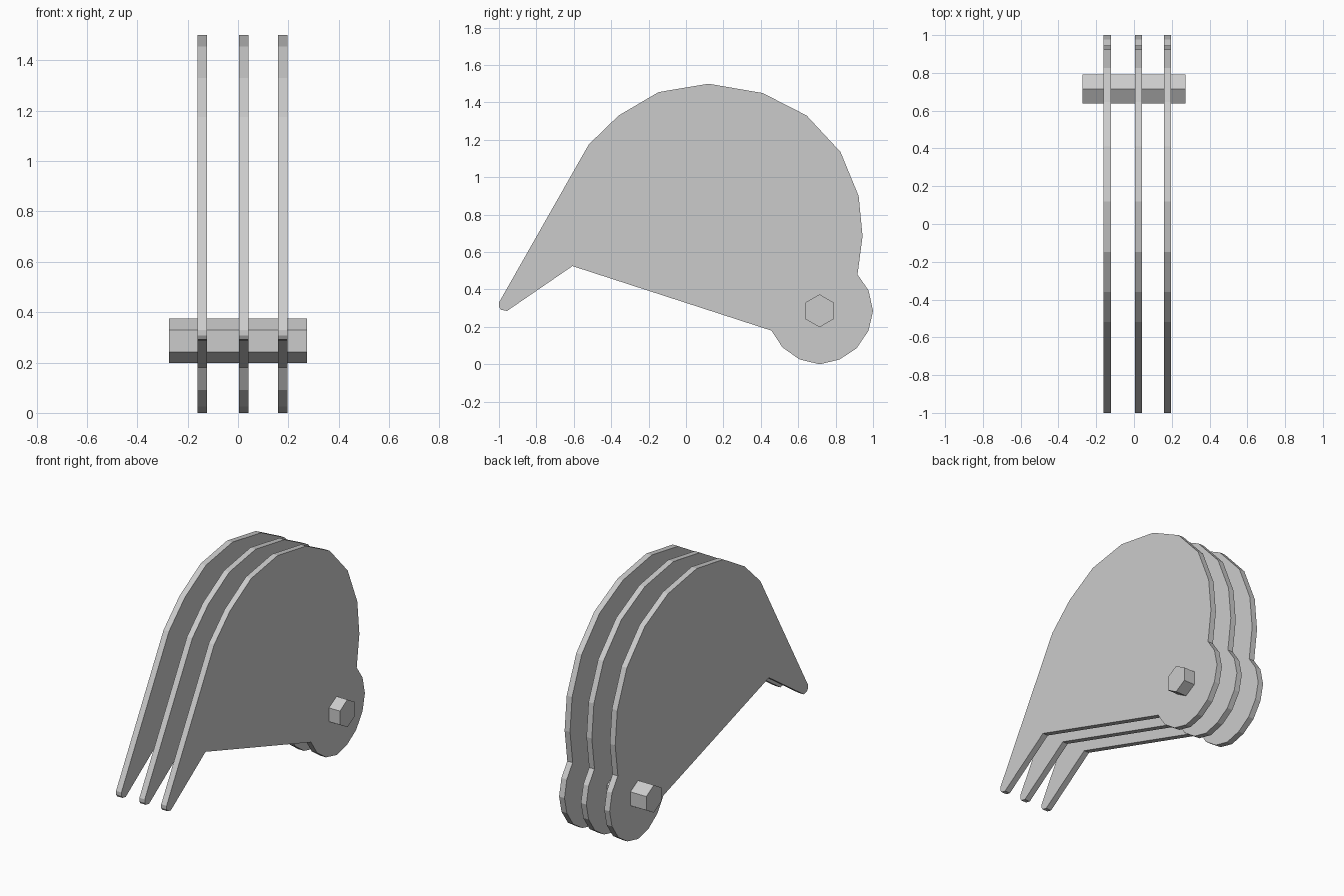
import bpy, bmesh
from math import sin, cos, pi

if "Cube" in bpy.data.objects:
    bpy.data.objects.remove(bpy.data.objects["Cube"])

# Side outline of one plate as (y, z): pointed tail, domed top, round lug
PLATE = [(-1.0, .33), (-.52, 1.175), (-.36, 1.33), (-.147, 1.455), (.12, 1.5),
         (.41, 1.45), (.645, 1.33), (.826, 1.135), (.923, .90), (.944, .685),
         (.917, .48), (.976, .395), (1.0, .285), (.976, .18), (.912, .085),
         (.82, .025), (.714, 0), (.607, .026), (.516, .09), (.457, .18),
         (-.607, .525), (-.957, .285), (-.99, .292), (-1.0, .308)]


def extrude_x(name, outline, x0, x1):
    """Solid with a y-z outline, running from x0 to x1."""
    bm = bmesh.new()
    face = bm.faces.new([bm.verts.new((x0, y, z)) for y, z in outline])
    res = bmesh.ops.extrude_face_region(bm, geom=[face], use_keep_orig=True)
    moved = [g for g in res["geom"] if isinstance(g, bmesh.types.BMVert)]
    bmesh.ops.translate(bm, verts=moved, vec=(x1 - x0, 0, 0))
    bmesh.ops.recalc_face_normals(bm, faces=bm.faces)
    mesh = bpy.data.meshes.new(name)
    bm.to_mesh(mesh)
    bm.free()
    obj = bpy.data.objects.new(name, mesh)
    bpy.context.collection.objects.link(obj)
    return obj


# Three parallel plates
for side, x in (("left", -.161), ("middle", .004), ("right", .158)):
    extrude_x(side + "_plate", PLATE, x, x + .038)

# Hexagonal pin through the lugs
hexagon = [(.714 + .088 * sin(i * pi / 3), .286 + .088 * cos(i * pi / 3)) for i in range(6)]
extrude_x("hinge_pin", hexagon, -.273, .273)
